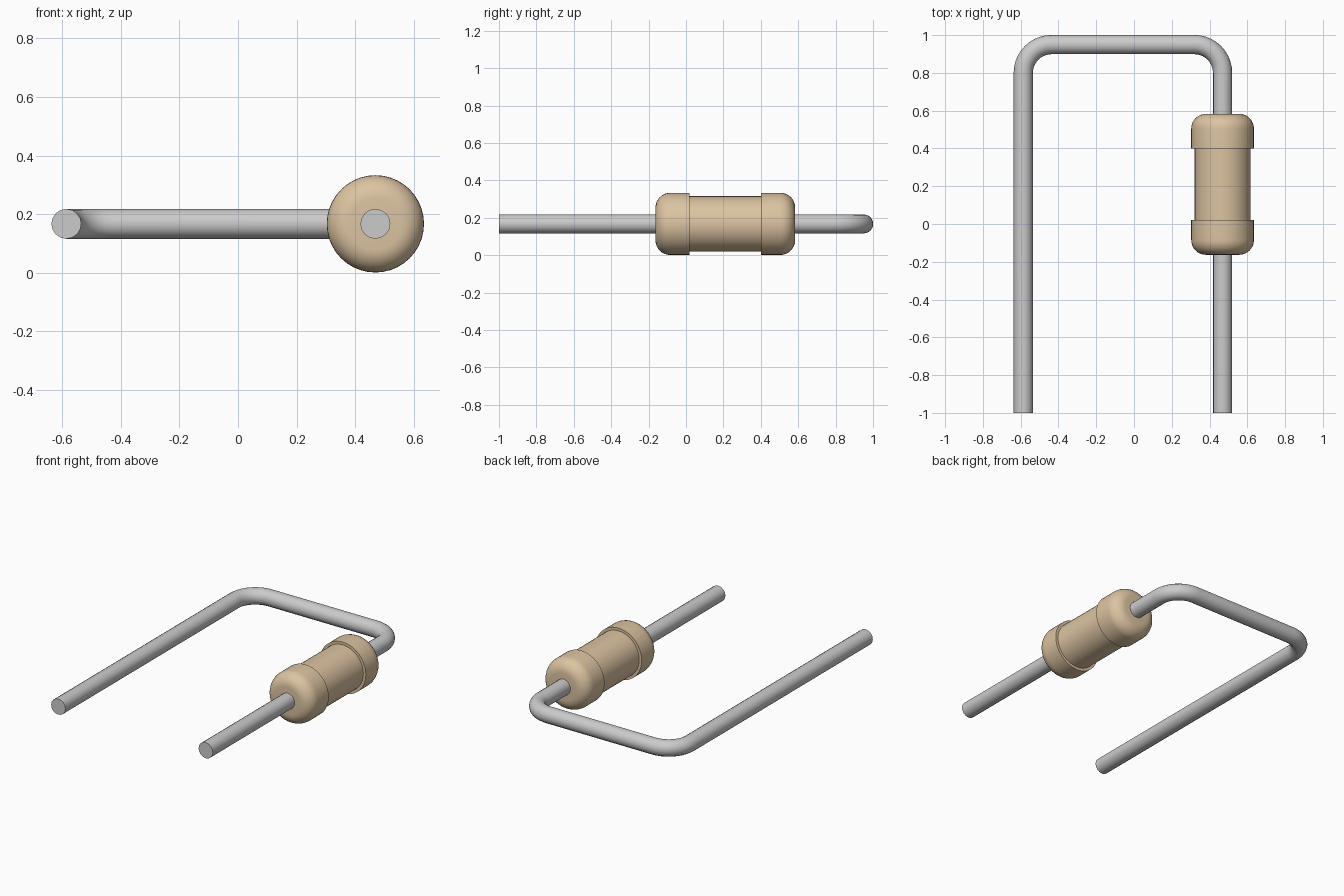
import bpy, bmesh, math
from mathutils import Vector, Matrix

if "Cube" in bpy.data.objects:
    bpy.data.objects.remove(bpy.data.objects["Cube"])

XL, XR, Z = -0.586, 0.469, 0.167     # wire leg positions and axis height
BODY_Y = 0.21                        # centre of the resistor body


def finish(obj):
    bpy.ops.object.select_all(action='DESELECT')
    obj.select_set(True)
    bpy.context.view_layer.objects.active = obj
    bpy.ops.object.shade_smooth_by_angle(angle=math.radians(35))


def arc(cx, cy, r, a0, a1, n):
    return [(cx + r * math.cos(math.radians(a0 + (a1 - a0) * i / n)),
             cy + r * math.sin(math.radians(a0 + (a1 - a0) * i / n)))
            for i in range(n + 1)]


# Lead wire: round section swept along a U path with rounded corners
bend = 0.15
path = [(XL, -1.0)]
path += arc(XL + bend, 0.8, bend, 180, 90, 10)
path += arc(XR - bend, 0.8, bend, 90, 0, 10)
path += [(XR, -1.0)]

curve = bpy.data.curves.new("lead_wire", 'CURVE')
curve.dimensions = '3D'
curve.bevel_depth = 0.051
curve.bevel_resolution = 6
curve.use_fill_caps = True
spline = curve.splines.new('POLY')
spline.points.add(len(path) - 1)
for p, (x, y) in zip(spline.points, path):
    p.co = (x, y, Z, 1)
wire = bpy.data.objects.new("lead_wire", curve)
bpy.context.collection.objects.link(wire)
bpy.ops.object.select_all(action='DESELECT')
wire.select_set(True)
bpy.context.view_layer.objects.active = wire
bpy.ops.object.convert(target='MESH')
finish(bpy.context.view_layer.objects.active)

# Resistor body: half profile (radius, axial), mirrored and lathed about y
r_cap, r_mid, end, step, fillet = 0.166, 0.148, 0.373, 0.19, 0.078
half = [(r_mid, step), (r_cap, step)]
half += arc(r_cap - fillet, end - fillet, fillet, 0, 90, 8)
half += [(0, end)]
profile = [(r, -a) for r, a in reversed(half)] + half

bm = bmesh.new()
verts = [bm.verts.new((r, a, 0)) for r, a in profile]
edges = [bm.edges.new(pair) for pair in zip(verts, verts[1:])]
bmesh.ops.spin(bm, geom=verts + edges, cent=(0, 0, 0), axis=(0, 1, 0),
               angle=math.tau, steps=40, use_merge=False)
bmesh.ops.remove_doubles(bm, verts=bm.verts, dist=1e-4)
bmesh.ops.recalc_face_normals(bm, faces=bm.faces)
mesh = bpy.data.meshes.new("resistor_body")
bm.to_mesh(mesh)
bm.free()
body = bpy.data.objects.new("resistor_body", mesh)
body.location = (XR, BODY_Y, Z)
bpy.context.collection.objects.link(body)

tan = bpy.data.materials.new("tan_coating")
tan.diffuse_color = (0.72, 0.55, 0.36, 1)
tan.use_nodes = True
tan.node_tree.nodes["Principled BSDF"].inputs["Base Color"].default_value = tan.diffuse_color
mesh.materials.append(tan)
finish(body)
